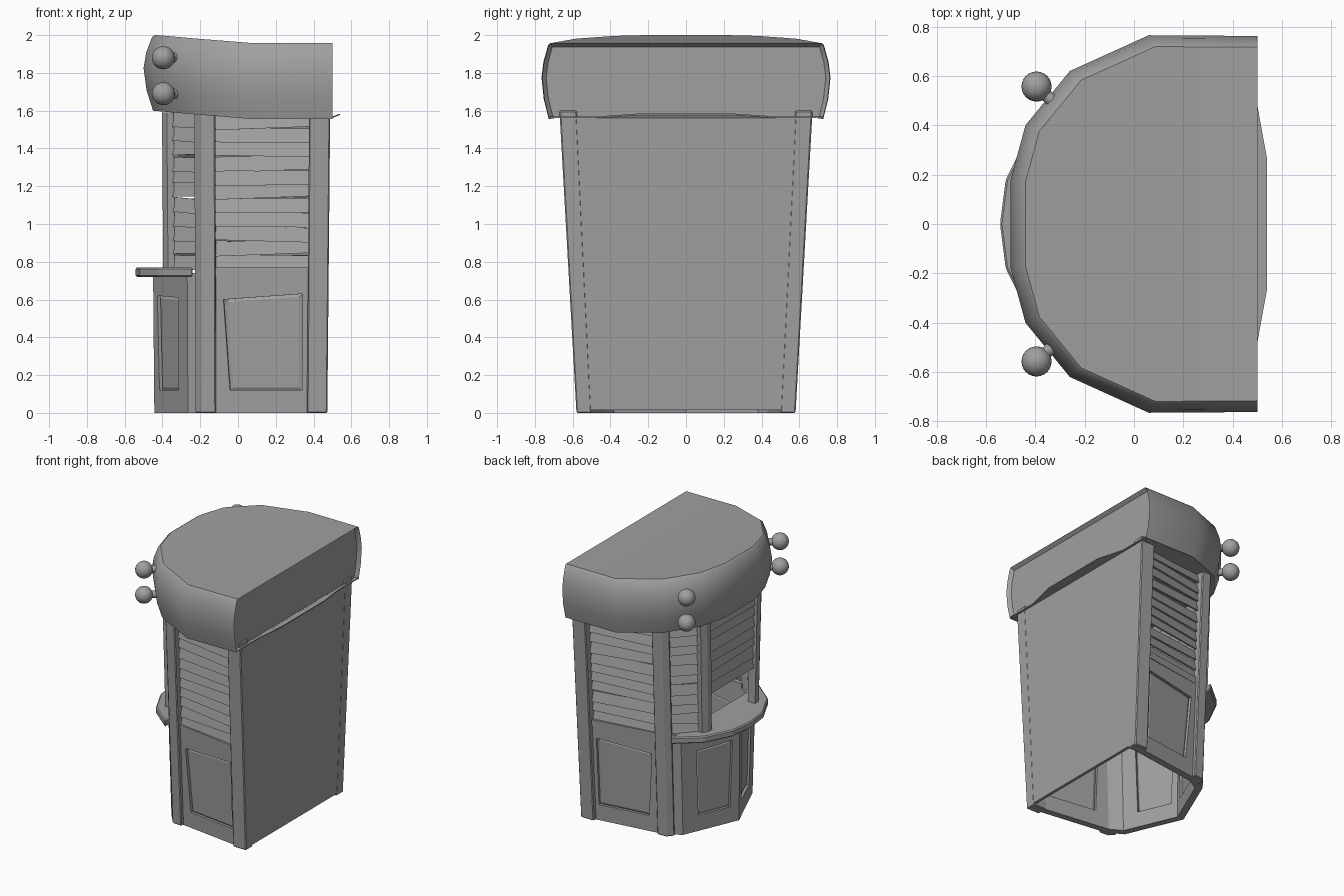
import bpy, bmesh, random
from mathutils import Vector

random.seed(4)
cube = bpy.data.objects.get("Cube")
if cube:
    bpy.data.objects.remove(cube)

grey = bpy.data.materials.new("plain grey")
grey.use_nodes = True
GREY = (0.35, 0.35, 0.35, 1)
grey.diffuse_color = GREY
grey.node_tree.nodes["Principled BSDF"].inputs["Base Color"].default_value = GREY


def finish(name, bm, lean=True, smooth=False):
    """Turn a bmesh into an object; lean widens the booth towards the top."""
    if lean:
        for v in bm.verts:
            v.co.x *= 1 + 0.02 * v.co.z
            v.co.y *= 1 + 0.097 * v.co.z
    bmesh.ops.recalc_face_normals(bm, faces=bm.faces)
    mesh = bpy.data.meshes.new(name)
    bm.to_mesh(mesh)
    bm.free()
    mesh.materials.append(grey)
    obj = bpy.data.objects.new(name, mesh)
    bpy.context.collection.objects.link(obj)
    if smooth:
        bpy.ops.object.select_all(action='DESELECT')
        obj.select_set(True)
        bpy.context.view_layer.objects.active = obj
        bpy.ops.object.shade_smooth_by_angle(angle=0.6)


def bridge(bm, a, b):
    n = len(a)
    for i in range(n):
        bm.faces.new((a[i], a[(i + 1) % n], b[(i + 1) % n], b[i]))


def prism(name, pts, z0, z1, lean=True, bevel=0, lift=lambda x: 0):
    bm = bmesh.new()
    low, top = [[bm.verts.new((x, y, z + lift(x))) for x, y in pts] for z in (z0, z1)]
    bridge(bm, low, top)
    bm.faces.new(low)
    bm.faces.new(top)
    if bevel:
        bmesh.ops.bevel(bm, geom=bm.edges[:], offset=bevel, segments=1, affect='EDGES')
    finish(name, bm, lean)


def mirrored(half):
    return half + [(x, -y) for x, y in reversed(half) if y > 0]


def wall_space(a, b):
    """Maps (along, outward, height) onto the wall from a to b."""
    a, b = Vector((*a, 0)), Vector((*b, 0))
    d = (b - a).normalized()
    out = Vector((-d.y, d.x, 0))
    if out.dot((a + b) / 2 - Vector((0.1, 0, 0))) < 0:
        out = -out
    return lambda u, w, z: a.lerp(b, u) + out * w + Vector((0, 0, z))


def panel_wall(name, a, b, top, hole=None):
    """Solid wall with an optional panel, sunk on both faces."""
    at = wall_space(a, b)
    full = [(0, 0), (1, 0), (1, top), (0, top)]
    loops = [(full, -0.05), (full, 0)]
    if hole:
        mu = sum(p[0] for p in hole) / 4
        mz = sum(p[1] for p in hole) / 4
        small = [(mu + (u - mu) * 0.9, mz + (z - mz) * 0.94) for u, z in hole]
        loops = ([(small, -0.038), (hole, -0.03), (hole, -0.05)] + loops
                 + [(hole, 0), (hole, -0.02), (small, -0.012)])
    bm = bmesh.new()
    rings = [[bm.verts.new(at(u, w, z)) for u, z in pts] for pts, w in loops]
    for r, s in zip(rings, rings[1:]):
        bridge(bm, r, s)
    bm.faces.new(rings[0])
    bm.faces.new(rings[-1])
    finish(name, bm)


def slats(name, a, b, z0, z1, count):
    """Crooked shutter boards, each tilted out at its lower edge."""
    at = wall_space(a, b)
    step = (z1 - z0) / count
    bm = bmesh.new()
    for i in range(count):
        ends = []
        for u in (0, 1):
            z = z0 + i * step + random.uniform(-0.012, 0.012)
            h = step * 1.04
            ends.append([bm.verts.new(at(u, w, z + dz)) for w, dz in
                         ((0.007, 0), (-0.012, h), (-0.024, h), (-0.005, 0))])
        bridge(bm, *ends)
        for e in ends:
            bm.faces.new(e)
    finish(name, bm)


# Back wall
prism("back_wall", [(0.45, 0.56), (0.472, 0.56), (0.472, -0.56), (0.45, -0.56)], 0.015, 1.57)

# Side walls, posts, shutters and lamps, repeated on both sides
for s, side in ((1, "left"), (-1, "right")):
    def m(*pts):
        return [(x, y * s) for x, y in pts]

    prism(side + "_rear_post", m((0.365, 0.5), (0.473, 0.5), (0.473, 0.58), (0.365, 0.58)),
          0, 1.6, bevel=0.006)
    prism(side + "_middle_post", m((-0.115, 0.45), (-0.117, 0.51), (-0.19, 0.505),
                                   (-0.228, 0.46), (-0.18, 0.42)), 0, 1.6, bevel=0.006)
    prism(side + "_front_post", m((-0.33, 0.24), (-0.33, 0.31), (-0.365, 0.315),
                                  (-0.39, 0.28), (-0.39, 0.24)), 0.74, 1.59)
    panel_wall(side + "_lower_wall", *m((0.40, 0.555), (-0.16, 0.478)), 0.73,
               [(0.11, 0.12), (0.79, 0.12), (0.85, 0.60), (0.11, 0.63)])
    panel_wall(side + "_corner_wall", *m((-0.16, 0.475), (-0.265, 0.415)), 0.74)
    panel_wall(side + "_front_wall", *m((-0.265, 0.415), (-0.443, 0)), 0.74,
               [(0.28, 0.12), (0.84, 0.12), (0.88, 0.62), (0.26, 0.61)])
    prism(side + "_sill", m((0.38, 0.50), (0.38, 0.558), (-0.14, 0.482), (-0.14, 0.43)),
          0.72, 0.77)
    slats(side + "_shutter", *m((0.37, 0.537), (-0.13, 0.47)), 0.765, 1.58, 11)
    slats(side + "_corner_shutter", *m((-0.19, 0.455), (-0.345, 0.295)), 0.765, 1.58, 11)

    for k, z in enumerate((1.69, 1.88)):
        ball, root = Vector((-0.395, 0.557 * s, z)), Vector((-0.31, 0.48 * s, z))
        bm = bmesh.new()
        bmesh.ops.create_uvsphere(bm, u_segments=24, v_segments=14, radius=0.061)
        bmesh.ops.translate(bm, verts=bm.verts, vec=ball)
        stalk = bmesh.ops.create_cone(bm, cap_ends=True, segments=12, radius1=0.028,
                                      radius2=0.022, depth=(ball - root).length)
        turn = (ball - root).to_track_quat('Z', 'Y').to_matrix()
        bmesh.ops.rotate(bm, verts=stalk["verts"], matrix=turn)
        bmesh.ops.translate(bm, verts=stalk["verts"], vec=(ball + root) / 2)
        finish(f"{side}_lamp_{k + 1}", bm, lean=False, smooth=True)

# Half-open front shutter above the counter
slats("front_shutter", (-0.368, 0.26), (-0.368, -0.26), 1.04, 1.59, 7)

# Serving counter
prism("counter", mirrored([(-0.24, 0.53), (-0.42, 0.38), (-0.52, 0.18), (-0.543, 0)]),
      0.72, 0.77, lean=False, bevel=0.008)


# Canopy: stacked outlines, lifting towards the front, with a sunk back
def rise(x):
    return max(0, 0.06 - x) * 0.088


outline = mirrored([(0.5, 0.762), (0.06, 0.765), (-0.26, 0.62), (-0.44, 0.40), (-0.5, 0.18)])


def shrink(f):
    return [(0.5 + (x - 0.5) * (1 - f), y * (1 - f)) for x, y in outline]


bm = bmesh.new()
rings = []
for f, z in ((0.05, 1.555), (0.016, 1.66), (0, 1.775), (0.014, 1.86), (0.045, 1.945), (0.06, 1.957)):
    rings.append([bm.verts.new((x, y, z + rise(x))) for x, y in shrink(f)])
n = len(outline)
for r, t in zip(rings, rings[1:]):
    for i in range(n - 1):
        bm.faces.new((r[i], r[i + 1], t[i + 1], t[i]))
roof = rings[-1]
for i in range(n // 2 - 1):
    bm.faces.new((roof[i], roof[i + 1], roof[n - 2 - i], roof[n - 1 - i]))
back = bm.faces.new([r[0] for r in rings] + [r[-1] for r in reversed(rings)])
bmesh.ops.recalc_face_normals(bm, faces=bm.faces)
bmesh.ops.inset_region(bm, faces=[back], thickness=0.022, depth=0)
for v in back.verts:
    v.co.x -= 0.025
finish("canopy", bm, lean=False, smooth=True)

# Ceiling board closing the canopy, with a thin lip at the rear
prism("ceiling_board", mirrored([(0.54, 0.26), (0.5, 0.48)] + shrink(0.052)[:5]),
      1.562, 1.569, lean=False,
      lift=lambda x: rise(x) + (0.015 if x > 0.52 else 0))
